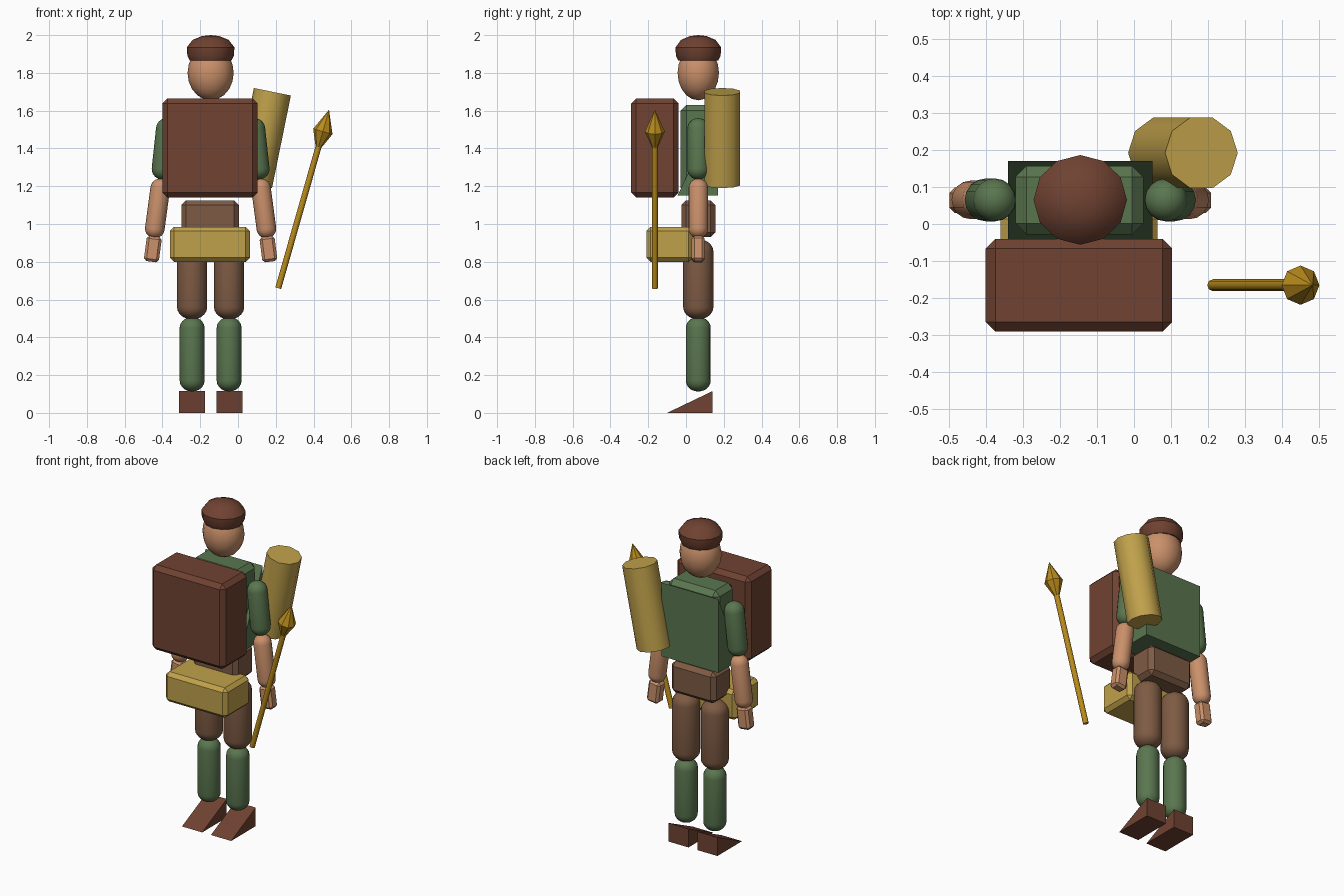
import bpy, bmesh, math
from mathutils import Vector, Matrix

if "Cube" in bpy.data.objects:
    bpy.data.objects.remove(bpy.data.objects["Cube"])

CX, CY = -0.145, 0.065          # body axis


def material(name, hexa):
    m = bpy.data.materials.new(name)
    rgb = [(int(hexa[i:i + 2], 16) / 255) ** 2.2 for i in (0, 2, 4)]
    m.diffuse_color = (*rgb, 1)
    m.use_nodes = True
    m.node_tree.nodes["Principled BSDF"].inputs["Base Color"].default_value = m.diffuse_color
    return m


SKIN = material("skin", "C98F6A")
BROWN = material("brown_cloth", "7D5B45")
LEATHER = material("dark_leather", "6F4435")
GREEN = material("green_cloth", "5A7550")
STRAW = material("straw", "BFA04C")
BRASS = material("brass", "B88A22")


def finish(name, bm, mat, smooth=None):
    bmesh.ops.recalc_face_normals(bm, faces=bm.faces)
    me = bpy.data.meshes.new(name)
    bm.to_mesh(me)
    bm.free()
    me.materials.append(mat)
    ob = bpy.data.objects.new(name, me)
    bpy.context.collection.objects.link(ob)
    if smooth:
        bpy.ops.object.select_all(action='DESELECT')
        ob.select_set(True)
        bpy.context.view_layer.objects.active = ob
        bpy.ops.object.shade_smooth_by_angle(angle=math.radians(smooth))
    return ob


def box(name, lo, hi, bevel, mat, tilt=0):
    lo, hi = Vector(lo), Vector(hi)
    bm = bmesh.new()
    bmesh.ops.create_cube(bm, size=1)
    bmesh.ops.scale(bm, vec=hi - lo, verts=bm.verts)
    bmesh.ops.bevel(bm, geom=bm.edges[:], offset=bevel, segments=1, affect='EDGES')
    bm.transform(Matrix.Translation((lo + hi) / 2) @ Matrix.Rotation(tilt, 4, 'Y'))
    return finish(name, bm, mat)


def wedge(name, lo, hi, mat):
    # low edge at the front, full height at the back
    bm = bmesh.new()
    tri = [(lo[1], lo[2]), (hi[1], lo[2]), (hi[1], hi[2])]
    a = [bm.verts.new((lo[0], y, z)) for y, z in tri]
    b = [bm.verts.new((hi[0], y, z)) for y, z in tri]
    bm.faces.new(a)
    bm.faces.new(b)
    for i in range(3):
        j = (i + 1) % 3
        bm.faces.new((a[i], a[j], b[j], b[i]))
    return finish(name, bm, mat)


def lathe(name, profile, origin, direction, mat, sides=16, smooth=40, squash=1):
    # closed turned form, profile = (radius, distance along direction)
    bm = bmesh.new()
    rings = []
    for r, z in profile:
        if r == 0:
            rings.append([bm.verts.new((0, 0, z))])
            continue
        ang = [2 * math.pi * i / sides for i in range(sides)]
        rings.append([bm.verts.new((r * math.cos(t), r * squash * math.sin(t), z)) for t in ang])
    for p, q in zip(rings, rings[1:]):
        for i in range(sides):
            j = (i + 1) % sides
            if len(p) == 1:
                bm.faces.new((p[0], q[i], q[j]))
            elif len(q) == 1:
                bm.faces.new((p[i], p[j], q[0]))
            else:
                bm.faces.new((p[i], p[j], q[j], q[i]))
    for ring in (rings[0], rings[-1]):
        if len(ring) > 1:
            bm.faces.new(ring)
    d = Vector(direction).normalized()
    side = Vector((0, 1, 0))
    rot = Matrix((side.cross(d), side, d)).transposed().to_4x4()
    bm.transform(Matrix.Translation(origin) @ rot)
    return finish(name, bm, mat, smooth)


def capsule(name, a, b, r, cap, mat):
    # a and b are the very ends, cap is the height of each rounded end
    a, b = Vector(a), Vector(b)
    length = (b - a).length
    steps = [i * math.pi / 10 for i in range(6)]
    low = [(r * math.sin(t) if i else 0, cap * (1 - math.cos(t))) for i, t in enumerate(steps)]
    high = [(q, length - z) for q, z in reversed(low)]
    return lathe(name, low + high, a, b - a, mat)


# Head and cap
skull = [(0.122 * math.sin(i * math.pi / 10) if 0 < i < 10 else 0,
          -0.145 * math.cos(i * math.pi / 10)) for i in range(11)]
lathe("head", skull, (CX, CY, 1.80), (0, 0, 1), SKIN, 14, 40, 0.92)
lathe("cap", [(0, 0), (0.11, 0), (0.123, 0.025), (0.126, 0.07), (0.095, 0.11), (0.045, 0.13), (0, 0.135)],
      (CX, CY, 1.865), (0, 0, 1), LEATHER, 12, 35, 0.96)

# Torso with a wedge-shaped cape behind it, hips below
box("torso", (-0.32, -0.028, 1.16), (0.025, 0.157, 1.63), 0.03, GREEN)
wedge("cape", (-0.34, -0.045, 1.15), (0.05, 0.17, 1.605), GREEN)
box("hips", (-0.30, -0.025, 0.93), (0.005, 0.155, 1.125), 0.025, BROWN)

# Pack and pouch on the front
box("pack", (-0.40, -0.29, 1.14), (0.103, -0.04, 1.665), 0.026, LEATHER)
box("pouch", (-0.36, -0.21, 0.80), (0.063, 0.035, 0.985), 0.022, STRAW)

# Limbs, mirrored about the body axis
for s, side in ((-1, "left"), (1, "right")):
    def at(off, z, s=s):
        return (CX + s * off, CY, z)
    capsule(side + "_upper_arm", at(0.225, 1.56), at(0.26, 1.235), 0.058, 0.055, GREEN)
    capsule(side + "_forearm", at(0.26, 1.24), at(0.302, 0.925), 0.052, 0.05, SKIN)
    hx = CX + s * 0.306
    box(side + "_hand", (hx - 0.04, 0.03, 0.80), (hx + 0.04, 0.098, 0.935), 0.014, SKIN, -s * 0.13)
    capsule(side + "_thigh", at(0.098, 0.92), at(0.098, 0.495), 0.08, 0.065, BROWN)
    capsule(side + "_shin", at(0.098, 0.508), at(0.098, 0.113), 0.066, 0.058, GREEN)
    fx = CX + s * 0.099
    wedge(side + "_foot", (fx - 0.069, -0.10, 0), (fx + 0.069, 0.14, 0.115), LEATHER)

# Tilted quiver on the back
t = math.radians(11.5)
axis = Vector((math.sin(t), 0, math.cos(t)))
lathe("quiver", [(0.1, 0), (0.1, 0.5)], Vector((0.132, 0.192, 1.455)) - axis * 0.25, axis, STRAW, 10)

# Spear: round shaft and faceted point
base, tip = Vector((0.213, -0.165, 0.66)), Vector((0.482, -0.165, 1.605))
length = (tip - base).length
lathe("spear_shaft", [(0.016, 0), (0.016, length - 0.19)], base, tip - base, BRASS, 8, 50)
lathe("spear_point", [(0.016, length - 0.205), (0.053, length - 0.12), (0, length)],
      base, tip - base, BRASS, 8, 30)
